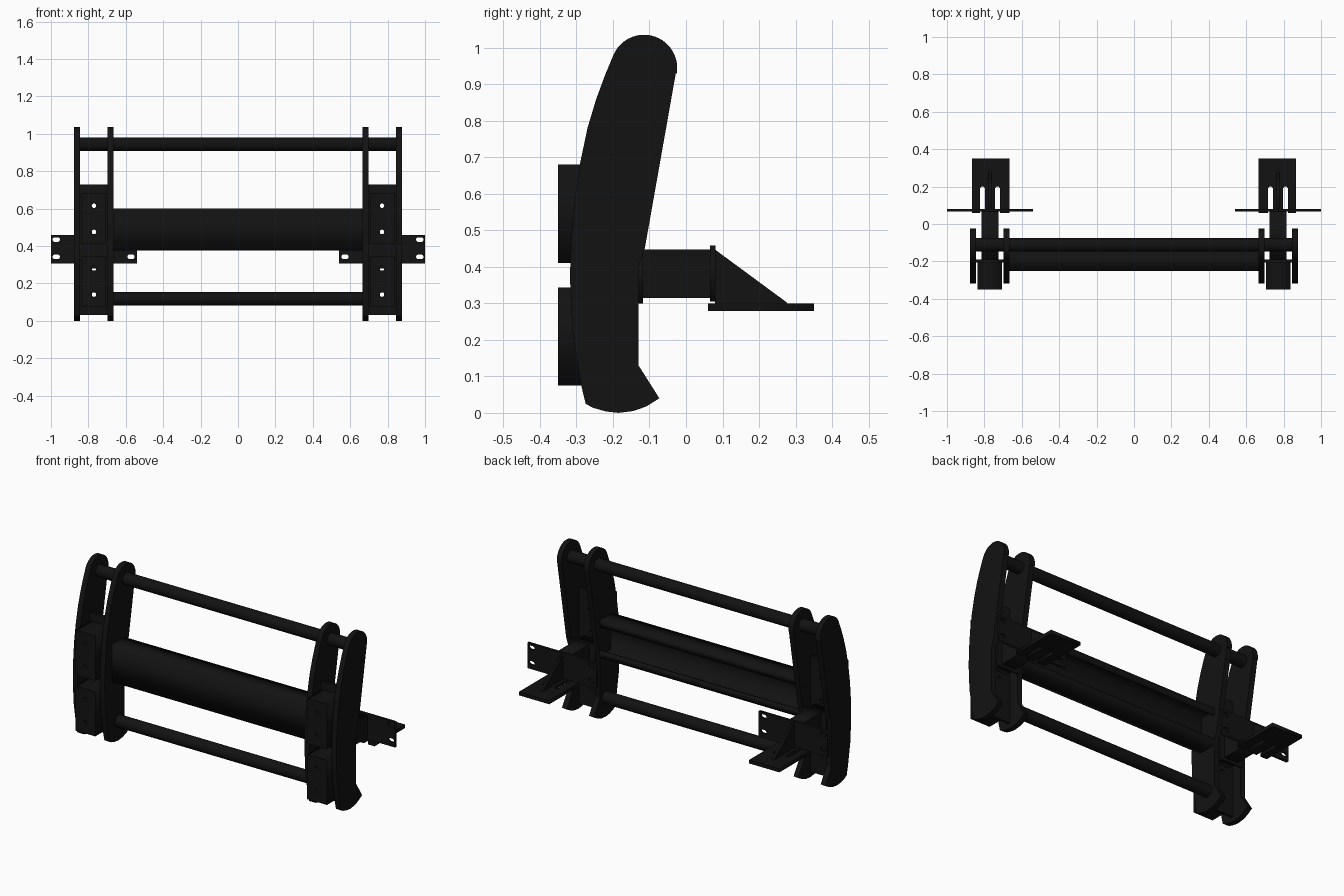
import bpy, bmesh
from math import sin, cos, pi, radians
from mathutils import Matrix

if "Cube" in bpy.data.objects:
    bpy.data.objects.remove(bpy.data.objects["Cube"])

black = bpy.data.materials.new("black_paint")
black.diffuse_color = (0.006, 0.006, 0.006, 1)
black.use_nodes = True
black.node_tree.nodes["Principled BSDF"].inputs["Base Color"].default_value = black.diffuse_color

# Local (u, v, depth) mapped to the world, per drawing plane
AXES = {
    "XY": Matrix(((1, 0, 0, 0), (0, 1, 0, 0), (0, 0, 1, 0), (0, 0, 0, 1))),
    "YZ": Matrix(((0, 0, 1, 0), (1, 0, 0, 0), (0, 1, 0, 0), (0, 0, 0, 1))),
    "XZ": Matrix(((1, 0, 0, 0), (0, 0, -1, 0), (0, 1, 0, 0), (0, 0, 0, 1))),
}


def arc(cx, cy, r, a0, a1, n=12):
    return [(cx + r * cos(radians(a0 + (a1 - a0) * i / n)),
             cy + r * sin(radians(a0 + (a1 - a0) * i / n))) for i in range(n + 1)]


def circle(cx, cy, r, n=20):
    return arc(cx, cy, r, 0, 360, n)[:-1]


def slot(cx, cy, half, r):
    return arc(cx + half, cy, r, -90, 90, 8) + arc(cx - half, cy, r, 90, 270, 8)


def rect(x0, x1, y0, y1):
    return [(x0, y0), (x1, y0), (x1, y1), (x0, y1)]


def prism(name, plane, outline, d0, d1, holes=(), mirror=True):
    """Extrude an outline with holes between world depths d0 and d1."""
    curve = bpy.data.curves.new(name, "CURVE")
    curve.dimensions, curve.fill_mode = "2D", "BOTH"
    curve.extrude = abs(d1 - d0) / 2
    for pts in [outline, *holes]:
        s = curve.splines.new("POLY")
        s.points.add(len(pts) - 1)
        for p, (u, v) in zip(s.points, pts):
            p.co = (u, v, 0, 1)
        s.use_cyclic_u = True
    tmp = bpy.data.objects.new(name + "_curve", curve)
    bpy.context.collection.objects.link(tmp)
    dg = bpy.context.evaluated_depsgraph_get()
    mesh = bpy.data.meshes.new_from_object(tmp.evaluated_get(dg))
    bpy.data.objects.remove(tmp)
    mid = (d0 + d1) / 2
    shift = Matrix.Translation((0, 0, -mid if plane == "XZ" else mid))
    bm = bmesh.new()
    bm.from_mesh(mesh)
    bm.transform(AXES[plane] @ shift)
    bmesh.ops.remove_doubles(bm, verts=bm.verts, dist=1e-5)
    bmesh.ops.recalc_face_normals(bm, faces=bm.faces)
    bm.to_mesh(mesh)
    bm.free()
    mesh.materials.clear()
    mesh.materials.append(black)
    obj = bpy.data.objects.new(name, mesh)
    bpy.context.collection.objects.link(obj)
    if mirror:
        obj.modifiers.new("mirror", "MIRROR").use_axis[0] = True
    return obj


def smooth(obj):
    bpy.ops.object.select_all(action="DESELECT")
    obj.select_set(True)
    bpy.context.view_layer.objects.active = obj
    bpy.ops.object.shade_smooth_by_angle(angle=radians(30))


# Curved upright plates, two per side
upright = [(-0.13, 0.13), (-0.13, 0.40), (-0.113, 0.45), (-0.028, 0.93), (-0.024, 0.93)]
upright += arc(-0.115, 0.945, 0.091, 0, 158, 20)
upright += [(-0.222, 0.925), (-0.246, 0.86), (-0.270, 0.78), (-0.291, 0.68),
            (-0.306, 0.58), (-0.315, 0.47), (-0.318, 0.37), (-0.311, 0.22),
            (-0.287, 0.075), (-0.275, 0.025), (-0.255, 0.014), (-0.22, 0.004),
            (-0.185, 0.0), (-0.145, 0.005), (-0.11, 0.017), (-0.073, 0.04)]
smooth(prism("outer_upright", "YZ", upright, 0.845, 0.877))
smooth(prism("inner_upright", "YZ", upright, 0.665, 0.697))

# Panel joining the uprights, and the raised blocks in front, all drilled
holes = [circle(0.77, z, 0.012) for z in (0.14, 0.28, 0.475, 0.615)]
prism("upright_web", "XZ", rect(0.69, 0.85, 0.03, 0.73), -0.205, -0.19, holes)
prism("lower_front_block", "XZ", rect(0.705, 0.837, 0.075, 0.343), -0.35, -0.20, holes[:2])
prism("upper_front_block", "XZ", rect(0.705, 0.837, 0.41, 0.68), -0.35, -0.20, holes[2:])

# Cross beam: channel open to the rear with turned lips
beam = [(-0.25, 0.375), (-0.13, 0.375), (-0.13, 0.415), (-0.142, 0.415), (-0.142, 0.387),
        (-0.238, 0.387), (-0.238, 0.588), (-0.142, 0.588), (-0.142, 0.56), (-0.13, 0.56),
        (-0.13, 0.60), (-0.25, 0.60)]
prism("cross_beam", "YZ", beam, -0.67, 0.67, mirror=False)

# Round cross tubes
smooth(prism("top_tube", "YZ", circle(-0.112, 0.945, 0.036, 32), -0.865, 0.865, mirror=False))
smooth(prism("bottom_tube", "YZ", circle(-0.185, 0.117, 0.036, 32), -0.68, 0.68, mirror=False))

# Rear arms with their base flanges
prism("arm", "YZ", rect(-0.195, 0.07, 0.315, 0.447), 0.725, 0.815)
prism("arm_flange", "XZ", rect(0.69, 0.85, 0.30, 0.45), -0.13, -0.118)

# Slotted mounting plates
bolt_slots = [slot(x, z, 0.008, 0.012) for x in (0.572, 0.972) for z in (0.342, 0.434)]
prism("mounting_plate", "XZ", rect(0.54, 1.0, 0.305, 0.458), 0.066, 0.081, bolt_slots)

# Foot plates with two open slots each
foot = [(0.665, 0.06)]
for x in (0.73, 0.81):
    foot += [(x - 0.013, 0.06)] + arc(x, 0.187, 0.013, 180, 0, 10) + [(x + 0.013, 0.06)]
foot += [(0.867, 0.06), (0.867, 0.35), (0.665, 0.35)]
prism("foot_plate", "XY", foot, 0.279, 0.30)

# Triangular gussets between mounting plate and foot
prism("gusset", "YZ", [(0.08, 0.298), (0.277, 0.298), (0.277, 0.302), (0.08, 0.447)], 0.762, 0.778)
